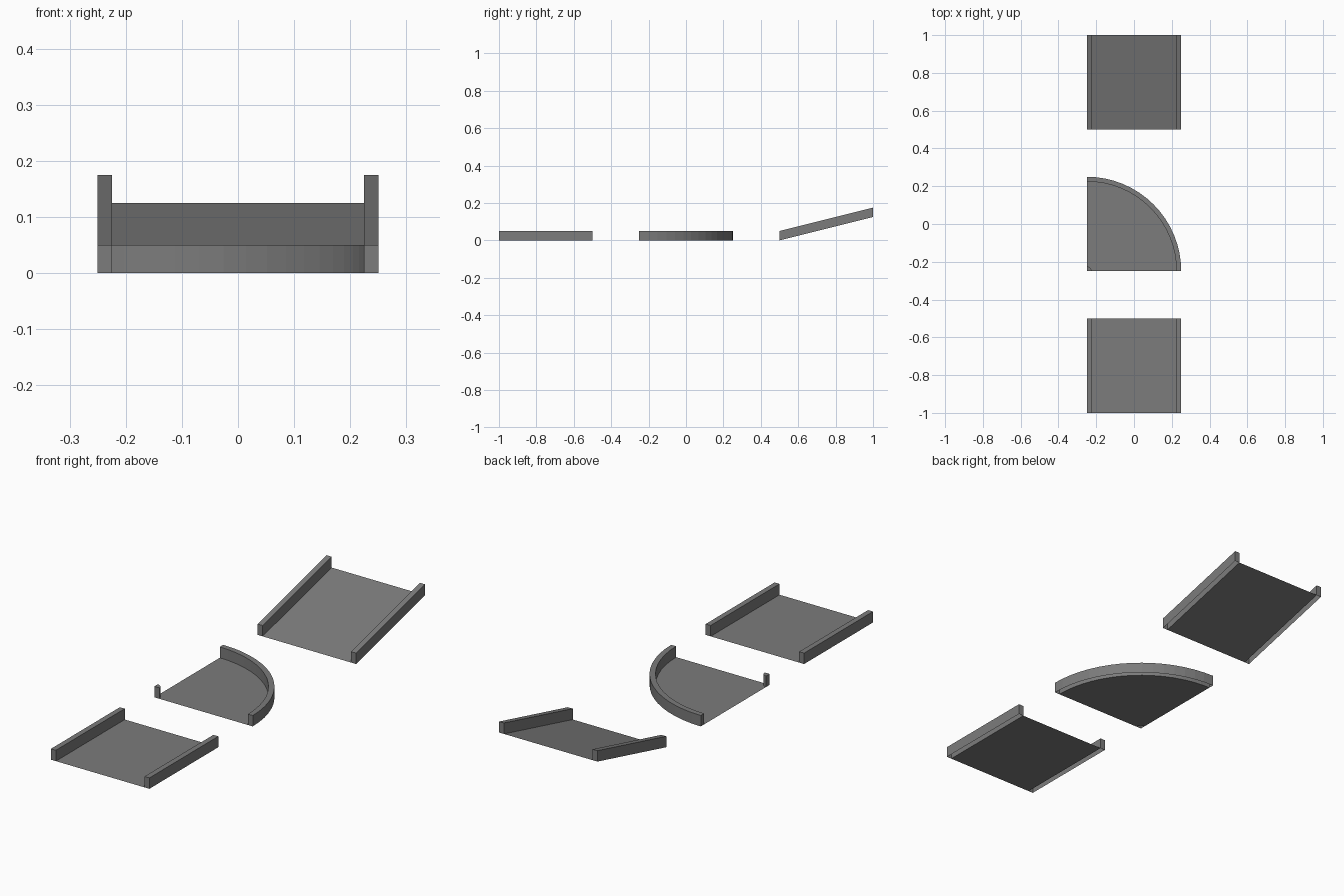
import bpy, bmesh, math

if "Cube" in bpy.data.objects:
    bpy.data.objects.remove(bpy.data.objects["Cube"])

SIZE, WALL, HEIGHT, RISE = 0.5, 0.025, 0.05, 0.125

grey = bpy.data.materials.new("track_grey")
grey.diffuse_color = (0.2, 0.2, 0.2, 1)
grey.use_nodes = True
grey.node_tree.nodes["Principled BSDF"].inputs["Base Color"].default_value = grey.diffuse_color


# Paths: u runs across the tile, h is height, t runs 0..1 along the tile
def straight(u, h, t):
    return (u - 0.25, -1 + SIZE * t, h)


def corner(u, h, t):
    a = t * math.pi / 2
    return (-0.25 + u * math.cos(a), -0.25 + u * math.sin(a), h)


def ramp(u, h, t):
    return (u - 0.25, 0.5 + SIZE * t, h + RISE * t)


def sweep(name, path, profile, steps):
    """Sweep an open (u, h) profile along a path; wall profiles get end caps."""
    bm = bmesh.new()
    rings = [[bm.verts.new(path(u, h, i / steps)) for u, h in profile]
             for i in range(steps + 1)]
    for a, b in zip(rings, rings[1:]):
        for i in range(len(profile) - 1):
            bm.faces.new((a[i], a[i + 1], b[i + 1], b[i]))
    if len(profile) > 2:
        bm.faces.new(rings[0][::-1])
        bm.faces.new(rings[-1])
    bmesh.ops.remove_doubles(bm, verts=bm.verts, dist=1e-5)
    me = bpy.data.meshes.new(name)
    bm.to_mesh(me)
    bm.free()
    me.materials.append(grey)
    ob = bpy.data.objects.new(name, me)
    bpy.context.collection.objects.link(ob)


def wall(u):
    # Hollow kerb, open underneath
    return [(u, 0), (u, HEIGHT), (u + WALL, HEIGHT), (u + WALL, 0)]


# Each tile: thin floor between two side walls
for tile, path, steps in (("straight", straight, 1),
                          ("corner", corner, 16),
                          ("ramp", ramp, 1)):
    sweep(tile + "_floor", path, [(WALL, 0), (SIZE - WALL, 0)], steps)
    sweep(tile + "_inner_wall", path, wall(0), steps)
    sweep(tile + "_outer_wall", path, wall(SIZE - WALL), steps)
